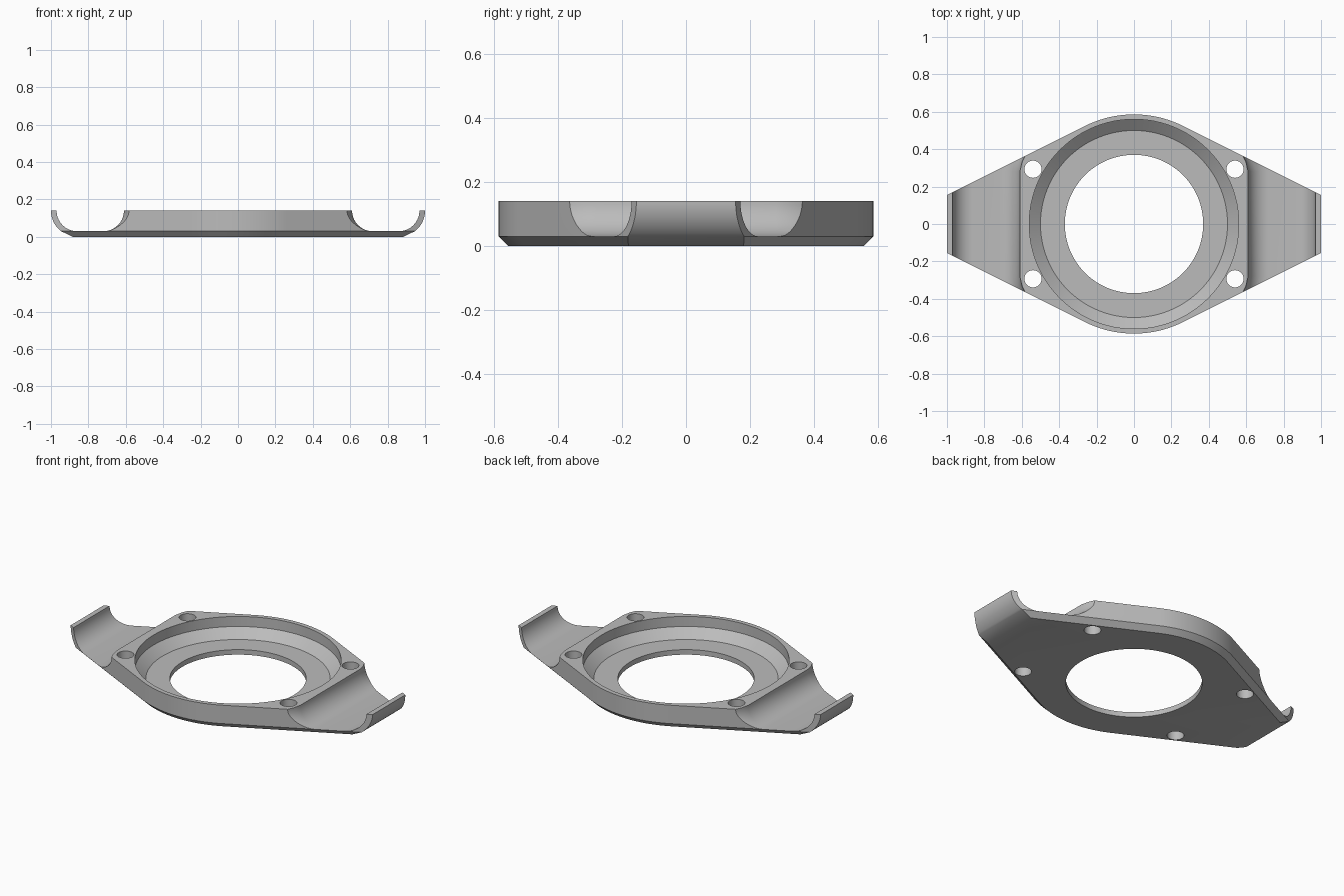
import bpy, bmesh
from math import sin, cos, pi, atan, sqrt

if "Cube" in bpy.data.objects:
    bpy.data.objects.remove(bpy.data.objects["Cube"], do_unlink=True)

grey = bpy.data.materials.new("plain grey")
GREY = (0.5, 0.5, 0.5, 1)
grey.use_nodes = True
grey.diffuse_color = GREY
grey.node_tree.nodes["Principled BSDF"].inputs["Base Color"].default_value = GREY

H, FLOOR, HALF = 0.14, 0.03, 0.155   # height, sheet thickness, end half width
TILT = pi / 2 - atan(0.5)            # direction of the slanted side's normal


def loft(name, rings):
    """Solid skinned through equal-length rings of points, capped at both ends."""
    bm = bmesh.new()
    rows = [[bm.verts.new(p) for p in ring] for ring in rings]
    n = len(rows[0])
    for a, b in zip(rows, rows[1:]):
        for i in range(n):
            j = (i + 1) % n
            bm.faces.new((a[i], a[j], b[j], b[i]))
    bm.faces.new(rows[0])
    bm.faces.new(rows[-1])
    bmesh.ops.recalc_face_normals(bm, faces=bm.faces)
    mesh = bpy.data.meshes.new(name)
    bm.to_mesh(mesh)
    bm.free()
    obj = bpy.data.objects.new(name, mesh)
    bpy.context.collection.objects.link(obj)
    return obj


def lathe(name, profile, x=0, y=0, n=96):
    return loft(name, [[(x + r * cos(2 * pi * i / n), y + r * sin(2 * pi * i / n), z)
                        for i in range(n)] for r, z in profile])


def outline(z, inset):
    """Round middle with straight sides tapering past both ends."""
    r, end = 0.586 - inset, HALF - 0.025 - inset * sqrt(1.25)
    arc = [TILT + (pi - 2 * TILT) * i / 24 for i in range(25)]
    half = [(1.05, end)] + [(r * cos(a), r * sin(a)) for a in arc] + [(-1.05, end)]
    return [(x, y, z) for x, y in half] + [(-x, -y, z) for x, y in half]


def cut(target, cutter):
    mod = target.modifiers.new("cut", 'BOOLEAN')
    mod.operation, mod.solver, mod.object = 'DIFFERENCE', 'EXACT', cutter
    bpy.context.view_layer.objects.active = target
    bpy.ops.object.modifier_apply(modifier=mod.name)
    bpy.data.objects.remove(cutter, do_unlink=True)


# Plate with chamfered lower edge
body = loft("mounting_plate", [outline(0, FLOOR), outline(FLOOR, 0), outline(H, 0)])
body.data.materials.append(grey)

# Stepped centre opening with a conical seat
cut(body, lathe("bore_cutter", [(0.37, -0.1), (0.37, FLOOR), (0.5, FLOOR),
                                (0.56, 0.08), (0.56, 0.3)]))

for s in (1, -1):
    # Rounded outside of the upturned end lip
    low = atan((H - FLOOR) / 0.087)
    arc = [(0.86 + H * cos(low * i / 14), H - H * sin(low * i / 14)) for i in range(15)]
    section = [(1, 0.3)] + arc + [(0.883, 0), (0.82, -0.0285), (1.2, -0.0285), (1.2, 0.3)]
    cut(body, loft("end_cutter", [[(s * x, y, z) for x, z in section] for y in (-1, 1)]))

    # Rounded channel; its inner wall bends inward near the slanted sides
    rings = []
    for y, bend in ((-0.7, 0.03), (-0.37, 0.03), (-0.33, 0.011), (-0.28, 0),
                    (0.28, 0), (0.33, 0.011), (0.37, 0.03), (0.7, 0.03)):
        r = H - FLOOR
        turn = [pi / 2 * i / 16 for i in range(17)]
        inner = [(0.72 - (r + bend) * cos(a), H - r * sin(a)) for a in turn]
        outer = [(0.86 + r * cos(a), H - r * sin(a)) for a in reversed(turn)]
        path = [(inner[0][0], 0.3)] + inner + outer + [(outer[-1][0], 0.3)]
        rings.append([(s * x, y, z) for x, z in path])
    cut(body, loft("channel_cutter", rings))

    # Screw holes
    for t in (1, -1):
        cut(body, lathe("screw_cutter", [(0.046, -0.1), (0.046, 0.3)],
                        s * 0.54, t * 0.293, 40))

bpy.ops.object.select_all(action='DESELECT')
body.select_set(True)
bpy.context.view_layer.objects.active = body
bpy.ops.object.shade_smooth_by_angle(angle=pi / 7)
